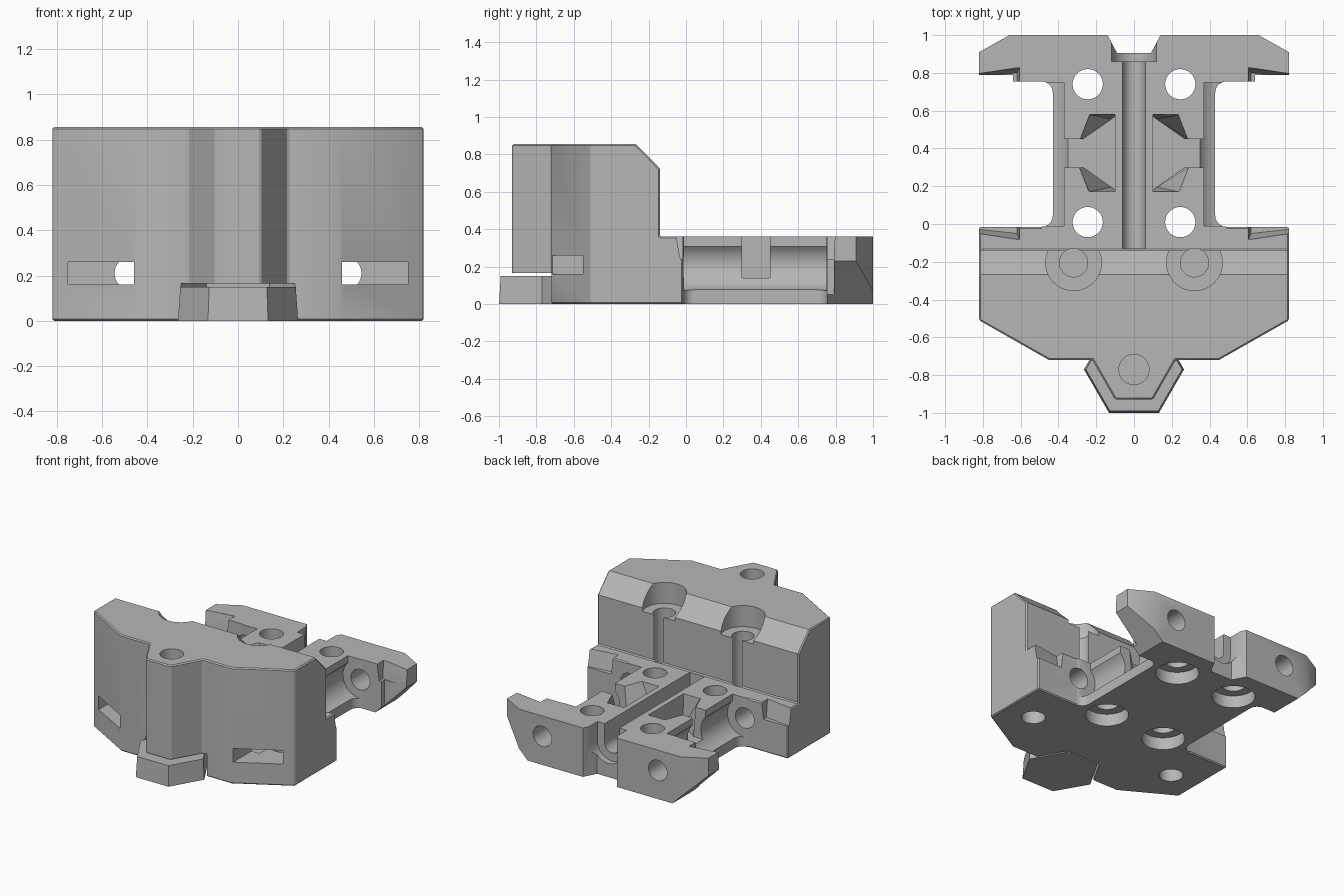
import bpy, bmesh, math

cube = bpy.data.objects.get("Cube")
if cube:
    bpy.data.objects.remove(cube, do_unlink=True)

grey = bpy.data.materials.new("plain grey")
grey.use_nodes = True
colour = (0.47, 0.47, 0.47, 1)
grey.diffuse_color = colour
grey.node_tree.nodes["Principled BSDF"].inputs["Base Color"].default_value = colour


def prism(name, pts, lo, hi, axis="z", end=None):
    """Extrude a 2D outline along an axis; 'end' optionally gives another far outline."""
    place = {"x": lambda p, t: (t, p[0], p[1]),
             "y": lambda p, t: (p[0], t, p[1]),
             "z": lambda p, t: (p[0], p[1], t)}[axis]
    bm = bmesh.new()
    a = [bm.verts.new(place(p, lo)) for p in pts]
    b = [bm.verts.new(place(p, hi)) for p in (end or pts)]
    n = len(pts)
    bm.faces.new(a)
    bm.faces.new(b)
    for i in range(n):
        j = (i + 1) % n
        bm.faces.new((a[i], a[j], b[j], b[i]))
    bmesh.ops.recalc_face_normals(bm, faces=bm.faces)
    mesh = bpy.data.meshes.new(name)
    bm.to_mesh(mesh)
    bm.free()
    mesh.materials.append(grey)
    ob = bpy.data.objects.new(name, mesh)
    bpy.context.collection.objects.link(ob)
    return ob


def circle(u, v, r, n=40):
    return [(u + r * math.cos(2 * math.pi * i / n),
             v + r * math.sin(2 * math.pi * i / n)) for i in range(n)]


def rect(u0, u1, v0, v1):
    return [(u0, v0), (u1, v0), (u1, v1), (u0, v1)]


def both(half):
    """Complete a right-hand outline with its mirror image."""
    return half + [(-u, v) for u, v in reversed(half)]


def flip(pts, s):
    return [(s * u, v) for u, v in pts]


def apply(ob, mod):
    bpy.context.view_layer.objects.active = ob
    bpy.ops.object.modifier_apply(modifier=mod.name)


def combine(ob, other, op="DIFFERENCE"):
    other.hide_render = True
    mod = ob.modifiers.new(op, "BOOLEAN")
    mod.operation, mod.object, mod.solver = op, other, "EXACT"
    apply(ob, mod)
    bpy.data.objects.remove(other, do_unlink=True)


def cut(*args, **kw):
    combine(body, prism("cutter", *args, **kw))


# Tall front block with its nose, stepped and chamfered at the back
body = prism("carriage_body", both([(0.1, -0.93), (0.22, -0.72), (0.45, -0.72),
                                    (0.82, -0.51), (0.82, -0.015)]), 0, 0.855)
cut([(-0.14, 0.36), (0.2, 0.36), (0.2, 1), (-0.41, 1), (-0.14, 0.725)], -1, 1, "x")
bevel = body.modifiers.new("edge", "BEVEL")
bevel.width, bevel.segments = 0.008, 1
bevel.limit_method, bevel.angle_limit = "ANGLE", math.radians(50)
apply(body, bevel)

# Neck with rounded inner corners
fillet = [(0.49 - 0.06 * math.sin(a), 0.045 - 0.06 * math.cos(a))
          for a in [math.pi / 2 * i / 6 for i in range(7)]]
neck_half = [(0.49, -0.1)] + fillet + [(x, 0.74 - y) for x, y in reversed(fillet)] + [(0.49, 0.8)]
combine(body, prism("neck", both(neck_half), 0, 0.36), "UNION")

# Rear flange with hooked arms
combine(body, prism("flange", both([(0.09, 0.905), (0.14, 1), (0.66, 1), (0.82, 0.91),
                                    (0.82, 0.79), (0.64, 0.79), (0.64, 0.755)]), 0, 0.36), "UNION")

# Central trough and its wider end seat
cut(circle(0, 0.22, 0.06), -0.13, 0.95, "y")
cut(rect(-0.06, 0.06, 0.22, 0.5), -0.13, 0.95, "y")
cut(circle(0, 0.22, 0.12), 0.86, 1.1, "y")
cut(rect(-0.12, 0.12, 0.22, 0.5), 0.86, 1.1, "y")

# Hexagonal recess under the nose and the blind hole above it
cut(circle(0, -0.77, 0.28, 6), -0.1, 0.165)
cut(circle(0, -0.77, 0.08), 0.1, 1)

pocket_top = [(0.1, 0.58), (0.24, 0.58), (0.29, 0.45), (0.5, 0.45),
              (0.5, 0.3), (0.29, 0.3), (0.24, 0.17), (0.1, 0.17)]
pocket_floor = [(0.1, 0.57), (0.12, 0.555), (0.27, 0.45), (0.5, 0.45),
                (0.5, 0.3), (0.27, 0.3), (0.12, 0.195), (0.1, 0.18)]
for s in (-1, 1):
    # Grooved neck side above a bottom ledge
    cut(circle(s * 0.47, 0.21, 0.14), -0.01, 0.75, "y")
    cut(flip(rect(0.37, 0.9, 0.21, 0.5), s), -0.01, 0.75, "y")
    # Lengthwise bolt hole and front nut slot
    cut(circle(s * 0.47, 0.21, 0.075), -0.5, 1.1, "y")
    cut(flip(rect(0.46, 0.75, 0.16, 0.26), s), -1, -0.22, "y")
    cut(circle(s * 0.6, -0.33, 0.08), -0.1, 0.21)
    # Four counterbored mounting holes
    for y in (0.01, 0.74):
        cut(circle(s * 0.245, y, 0.08), -0.1, 0.5)
        cut(circle(s * 0.245, y, 0.145), -0.1, 0.09)
    # Counterbored screw holes in the tall block
    cut(circle(s * 0.32, -0.205, 0.075), 0.15, 1)
    cut(circle(s * 0.32, -0.205, 0.148), 0.7, 1)
    # Clamping pocket opening to the side
    cut(flip(pocket_floor, s), 0.14, 0.37, end=flip(pocket_top, s))
    # Undercut arm tips and facing hook notches
    cut(flip([(0.49, -0.1), (0.9, 0.31), (0.9, -0.1)], s), 0.7, 1.1, "y")
    cut(flip([(0.62, 0.7), (0.9, 0.7), (0.9, 0.775), (0.62, 0.8)], s), 0.24, 0.37,
        end=flip([(0.605, 0.7), (0.9, 0.7), (0.9, 0.785), (0.605, 0.83)], s))
    cut(flip([(0.62, 0.1), (0.9, 0.1), (0.9, -0.02), (0.62, -0.05)], s), 0.24, 0.37,
        end=flip([(0.605, 0.1), (0.9, 0.1), (0.9, -0.04), (0.605, -0.085)], s))

# Hexagonal foot under the nose
foot = prism("hex_foot", circle(0, -0.77, 0.265, 6), 0, 0.15,
             end=circle(0, -0.77, 0.255, 6))

for ob in (body, foot):
    bpy.ops.object.select_all(action="DESELECT")
    ob.select_set(True)
    bpy.context.view_layer.objects.active = ob
    bpy.ops.object.shade_smooth_by_angle(angle=math.radians(30))
